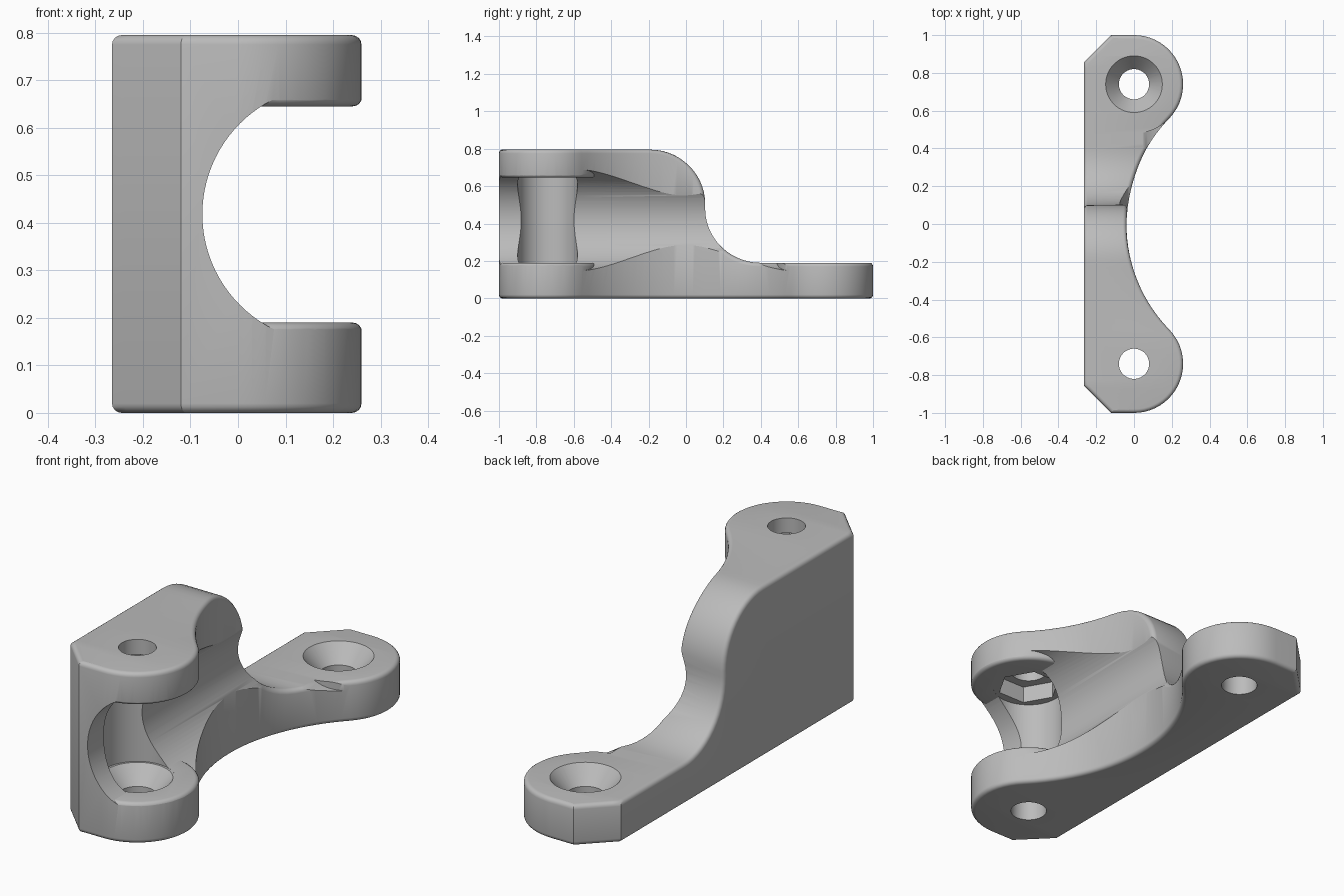
import bpy, bmesh
from math import sin, cos, pi, sqrt, radians, acos
from mathutils import Matrix

if "Cube" in bpy.data.objects:
    bpy.data.objects.remove(bpy.data.objects["Cube"])

ROUND = 0.02            # edge rounding
STEPS = 4
BOSS_R, BOSS_Y = 0.26, 0.74
WAIST_R, WAIST_X = 0.803, 0.763
TALL, LOW = 0.795, 0.19
CORNER = 0.855          # where the end chamfers begin

grey = bpy.data.materials.new("plain_grey")
grey.use_nodes = True
grey.diffuse_color = (0.5, 0.5, 0.5, 1)
grey.node_tree.nodes["Principled BSDF"].inputs["Base Color"].default_value = (0.5, 0.5, 0.5, 1)


def finish(name, bm):
    bmesh.ops.remove_doubles(bm, verts=bm.verts, dist=1e-5)
    bmesh.ops.recalc_face_normals(bm, faces=bm.faces)
    mesh = bpy.data.meshes.new(name)
    bm.to_mesh(mesh)
    bm.free()
    mesh.materials.append(grey)
    obj = bpy.data.objects.new(name, mesh)
    bpy.context.collection.objects.link(obj)
    return obj


def lathe(name, profile, x=0, y=0, z=0, sides=72, along_y=False):
    """Closed solid turned from (radius, height) points."""
    bm = bmesh.new()
    rings = [[bm.verts.new((r * cos(2 * pi * i / sides), r * sin(2 * pi * i / sides), h))
              for i in range(sides)] for r, h in profile]
    for a, b in zip(rings, rings[1:]):
        for i in range(sides):
            j = (i + 1) % sides
            bm.faces.new((a[i], a[j], b[j], b[i]))
    bm.faces.new(rings[0])
    bm.faces.new(rings[-1])
    if along_y:
        bmesh.ops.rotate(bm, verts=bm.verts, matrix=Matrix.Rotation(pi / 2, 3, 'X'))
    bmesh.ops.translate(bm, verts=bm.verts, vec=(x, y, z))
    return finish(name, bm)


def cut(target, cutter):
    mod = target.modifiers.new("cut", 'BOOLEAN')
    mod.operation, mod.solver, mod.object = 'DIFFERENCE', 'EXACT', cutter
    bpy.ops.object.select_all(action='DESELECT')
    bpy.context.view_layer.objects.active = target
    target.select_set(True)
    bpy.ops.object.modifier_apply(modifier=mod.name)
    bpy.data.objects.remove(cutter)


# Plan outline: position and outward normal at a given y
def right_side(y):
    s = 1 if y > 0 else -1
    if abs(y) >= 0.559:
        dy = y - s * BOSS_Y
        x = sqrt(max(0, BOSS_R ** 2 - dy ** 2))
        return x, x / BOSS_R, dy / BOSS_R
    x = WAIST_X - sqrt(WAIST_R ** 2 - y * y)
    return x, (WAIST_X - x) / WAIST_R, -y / WAIST_R


def left_side(y):
    s, a = (1 if y > 0 else -1), abs(y)
    x = -0.265 + max(0, a - CORNER)
    if a < CORNER - 1e-4:
        return x, -1, 0
    if a < CORNER + 1e-4:
        return x, -1, s * 0.414
    if a > 1 - 1e-4:
        return x, -0.414, s
    return x, -0.707, s * 0.707


# Side profile stations: y, top height, and top normal (y, z)
def spread(a, b, n):
    return [a + (b - a) * i / n for i in range(n + 1)]


turn_a = acos((CORNER - BOSS_Y) / BOSS_R)
turn_b = acos((0.559 - BOSS_Y) / BOSS_R)
end_ys = [BOSS_Y + BOSS_R * cos(t)
          for t in spread(0, turn_a, 10) + spread(turn_a, turn_b, 10)[1:]]
stations = [(-y, TALL, 0, 1) for y in end_ys]
stations += [(y, TALL, 0, 1) for y in spread(-0.559, -0.19, 10)[1:-1]]
for t in spread(0, pi / 2, 14):
    stations.append((-0.19 + 0.29 * sin(t), 0.505 + 0.29 * cos(t), sin(t), cos(t)))
for t in spread(0, pi / 2, 14):
    stations.append((0.39 - 0.29 * cos(t), 0.48 - 0.29 * sin(t), cos(t), sin(t)))
stations += [(y, LOW, 0, 1) for y in spread(0.39, 0.559, 6)[1:-1]]
stations += [(y, LOW, 0, 1) for y in reversed(end_ys)]

# Bracket body: rounded columns down each side, joined across
bm = bmesh.new()
angles = spread(0, pi / 2, STEPS)


def column(side, y, z, ny, nz):
    x, mx, my = side(y)
    pts = []
    for a in angles:
        inset = ROUND * (1 - sin(a))
        pts.append((x - mx * inset, y - my * inset, ROUND * (1 - cos(a))))
    for a in reversed(angles):
        inset, d = ROUND * (1 - sin(a)), ROUND * (1 - cos(a))
        pts.append((x - mx * inset, y - my * inset - ny * d, z - nz * d))
    return [bm.verts.new(p) for p in pts]


loops = []
for st in stations:
    loops.append(column(right_side, *st) + column(left_side, *st)[::-1])
size = len(loops[0])
for a, b in zip(loops, loops[1:]):
    for i in range(size):
        j = (i + 1) % size
        bm.faces.new((a[i], a[j], b[j], b[i]))
for loop in (loops[0], loops[-1]):
    for i in range(size // 2 - 1):
        bm.faces.new((loop[i], loop[i + 1], loop[-2 - i], loop[-1 - i]))
bracket = finish("bracket", bm)

# Lengthwise channel, leaving round lugs around the screw holes
channel = lathe("channel_cutter", [(0.27, -1.2), (0.27, 1.2)], 0.195, 0, 0.418,
                sides=96, along_y=True)
LUG = BOSS_R + 0.001
lip = [(LUG - ROUND * (1 - cos(a)), ROUND * (1 - sin(a))) for a in angles]
lower = [(LUG, -0.1)] + [(r, LOW - d) for r, d in reversed(lip[::-1])]
upper = [(r, 0.645 + d) for r, d in reversed(lip)] + [(LUG, 1)]
# order the lips from wall to flat face and from flat face to wall
lower = sorted(lower, key=lambda p: p[1])
upper = sorted(upper, key=lambda p: p[1])
cut(channel, lathe("lower_lug", lower, y=-BOSS_Y))
cut(channel, lathe("upper_lug", upper, y=-BOSS_Y))
cut(channel, lathe("rear_lug", [(LUG, -0.1), (LUG, LOW + 0.005)], y=BOSS_Y))
cut(bracket, channel)

# Screw holes with countersinks, driver pocket and hexagonal nut recess
HOLE, SINK, POCKET = 0.08, 0.15, 0.16
cut(bracket, lathe("front_hole", [(HOLE, -0.1), (HOLE, 0.11), (SINK, 0.1895),
                                  (POCKET, 0.1895), (POCKET, 0.6455),
                                  (HOLE, 0.6455), (HOLE, 1)], y=-BOSS_Y))
cut(bracket, lathe("rear_hole", [(HOLE, -0.1), (HOLE, 0.11), (SINK, LOW),
                                 (SINK + 0.00875, LOW + 0.01)], y=BOSS_Y))
cut(bracket, lathe("nut_recess", [(0.14, 0.6), (0.14, 0.725)], y=-BOSS_Y, sides=6))

bpy.ops.object.select_all(action='DESELECT')
bpy.context.view_layer.objects.active = bracket
bracket.select_set(True)
bpy.ops.object.shade_smooth_by_angle(angle=radians(30))
